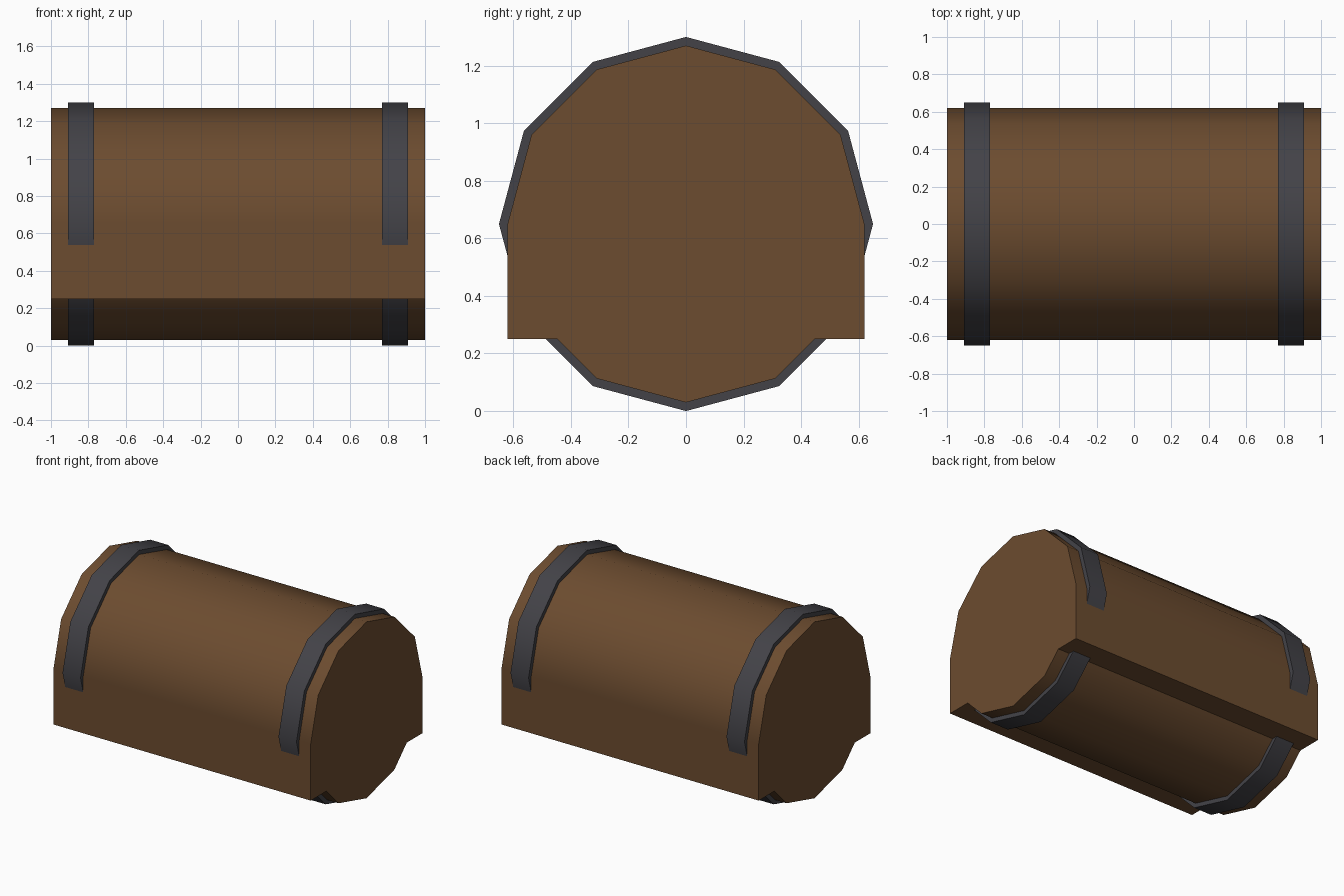
import bpy
import math

if "Cube" in bpy.data.objects:
    bpy.data.objects.remove(bpy.data.objects["Cube"])

AXIS_Z = 0.65


def material(name, rgb):
    mat = bpy.data.materials.new(name)
    mat.diffuse_color = (*rgb, 1.0)
    mat.use_nodes = True
    mat.node_tree.nodes["Principled BSDF"].inputs["Base Color"].default_value = mat.diffuse_color
    return mat


wood = material("brown wood", (0.15, 0.072, 0.029))
iron = material("dark iron", (0.056, 0.055, 0.064))


def drum(name, radius, length, x, mat):
    """Twelve-sided cylinder lying along x with a corner at the top."""
    bpy.ops.mesh.primitive_cylinder_add(
        vertices=12, radius=radius, depth=length,
        location=(x, 0, AXIS_Z), rotation=(0, math.pi / 2, 0))
    obj = bpy.context.object
    obj.name = name
    obj.data.materials.append(mat)
    bpy.ops.object.shade_smooth_by_angle(angle=math.radians(40))
    return obj


# Rounded chest body
drum("barrel_body", 0.62, 2.0, 0, wood)

# Square lower case, sides flush with the widest part of the body
bpy.ops.mesh.primitive_cube_add(size=1, location=(0, 0, 0.45))
case = bpy.context.object
case.name = "lower_case"
case.scale = (2.0, 1.24, 0.4)
bpy.ops.object.transform_apply(location=False, rotation=False, scale=True)
case.data.materials.append(wood)

# Iron bands near both ends
for side, sign in (("left", -1), ("right", 1)):
    drum(side + "_band", 0.65, 0.14, sign * 0.84, iron)
